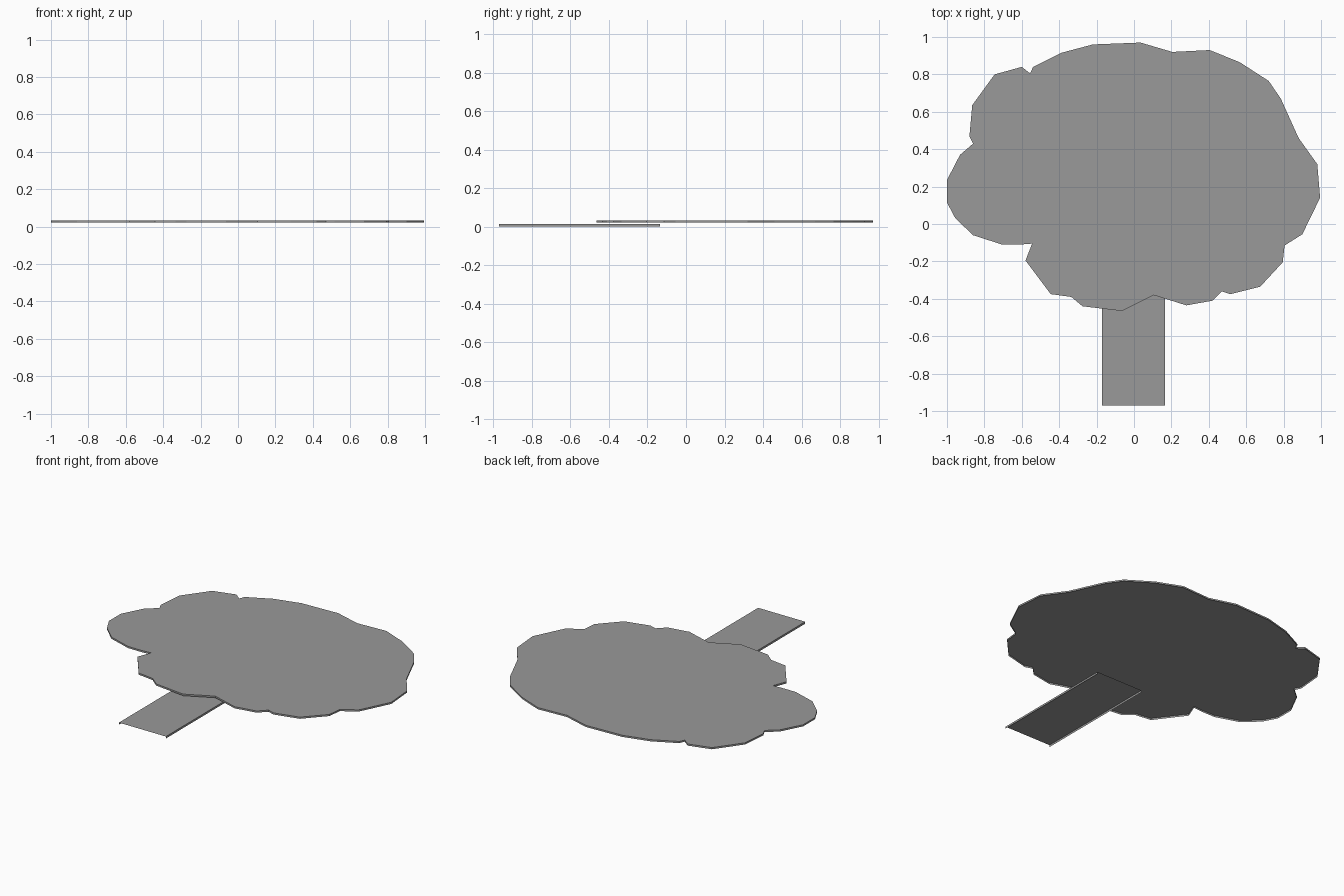
import bpy
import bmesh

default_cube = bpy.data.objects.get("Cube")
if default_cube:
    bpy.data.objects.remove(default_cube, do_unlink=True)

# One plain grey for the whole cut-out tree
GREY = (0.32, 0.32, 0.32, 1)
grey = bpy.data.materials.new("plain grey")
grey.use_nodes = True
grey.diffuse_color = GREY
grey.node_tree.nodes["Principled BSDF"].inputs["Base Color"].default_value = GREY


def raised_sheet(name, outline, bottom, top, has_wall):
    """Flat sheet with a thin rim hanging below it, open underneath.

    has_wall(start, end) decides which outline edges carry a rim.
    """
    bm = bmesh.new()
    upper = [bm.verts.new((x, y, top)) for x, y in outline]
    lower = [bm.verts.new((x, y, bottom)) for x, y in outline]
    sheet = bm.faces.new(upper)
    sheet.normal_update()
    if sheet.normal.z < 0:
        sheet.normal_flip()
    for i in range(len(outline)):
        j = (i + 1) % len(outline)
        if has_wall(outline[i], outline[j]):
            bm.faces.new((upper[i], upper[j], lower[j], lower[i]))
    bmesh.ops.recalc_face_normals(bm, faces=bm.faces)
    bm.normal_update()
    if sheet.normal.z < 0:
        bmesh.ops.reverse_faces(bm, faces=bm.faces)
    bmesh.ops.triangulate(bm, faces=[sheet])
    mesh = bpy.data.meshes.new(name)
    bm.to_mesh(mesh)
    bm.free()
    mesh.materials.append(grey)
    part = bpy.data.objects.new(name, mesh)
    bpy.context.scene.collection.objects.link(part)
    return part


# Scalloped outline of the leafy crown, clockwise from the top
crown_outline = [
    (.035, .97), (.205, .92), (.405, .93), (.565, .865), (.72, .765),
    (.785, .67), (.88, .46), (.98, .32), (.995, .14), (.90, -.055),
    (.805, -.115), (.795, -.205), (.675, -.335), (.515, -.375), (.47, -.36),
    (.42, -.41), (.28, -.435), (.105, -.38), (-.065, -.465), (-.275, -.44),
    (-.335, -.39), (-.445, -.375), (-.58, -.195), (-.545, -.105), (-.61, -.11),
    (-.705, -.11), (-.86, -.06), (-.955, .03), (-1, .115), (-1, .235),
    (-.93, .37), (-.86, .43), (-.88, .47), (-.865, .635), (-.745, .80),
    (-.60, .84), (-.555, .805), (-.54, .84), (-.39, .915), (-.22, .96),
]
raised_sheet("crown", crown_outline, 0.021, 0.032, lambda start, end: True)

# Straight trunk lying beneath the crown, rimmed on its long sides only
left, right, foot, head = 0.165, -0.17, -0.97, -0.135
trunk_outline = [(right, foot), (left, foot), (left, head), (right, head)]
raised_sheet("trunk", trunk_outline, 0, 0.013,
             lambda start, end: start[0] == end[0])
